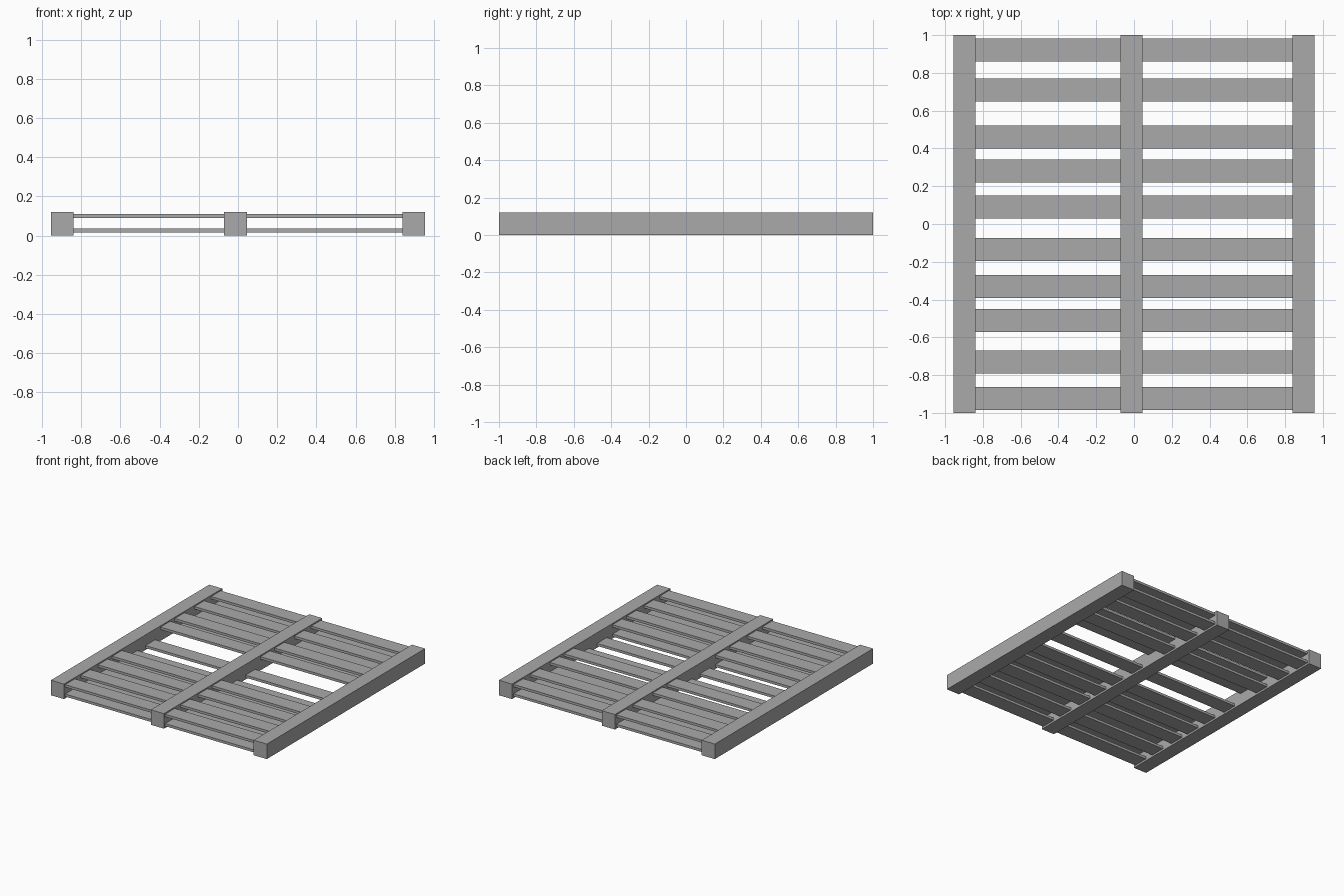
import bpy

cube = bpy.data.objects.get("Cube")
if cube:
    bpy.data.objects.remove(cube, do_unlink=True)

grey = bpy.data.materials.new("plain_grey")
grey.use_nodes = True
grey.diffuse_color = (0.4, 0.4, 0.4, 1)
grey.node_tree.nodes["Principled BSDF"].inputs["Base Color"].default_value = (0.4, 0.4, 0.4, 1)


def box(name, x, y, z):
    """Box spanning the given (low, high) range on each axis."""
    bpy.ops.mesh.primitive_cube_add(size=1)
    ob = bpy.context.object
    ob.name = ob.data.name = name
    spans = (x, y, z)
    ob.location = [(a + b) / 2 for a, b in spans]
    ob.scale = [b - a for a, b in spans]
    bpy.ops.object.transform_apply(location=True, rotation=False, scale=True)
    ob.data.materials.append(grey)
    return ob


# Three full-length bearers, the middle one slightly off centre
for name, x in (("right_beam", -0.897), ("middle_beam", -0.013), ("left_beam", 0.897)):
    box(name, (x - 0.058, x + 0.058), (-1, 1), (0, 0.12))

# Unevenly spaced slats, front to back; some are missing in one layer
slat_centres = [-0.925, -0.73, -0.51, -0.33, -0.135, 0.09, 0.28, 0.46, 0.71, 0.92]
layers = {"upper": (0.09, 0.11, {4, 5}), "lower": (0.015, 0.035, {6})}
bays = {"right": (-0.845, -0.065), "left": (0.04, 0.845)}

for layer, (low, high, missing) in layers.items():
    for i, y in enumerate(slat_centres):
        if i in missing:
            continue
        for side, span in bays.items():
            box(f"{layer}_{side}_slat_{i + 1}", span, (y - 0.061, y + 0.061), (low, high))
